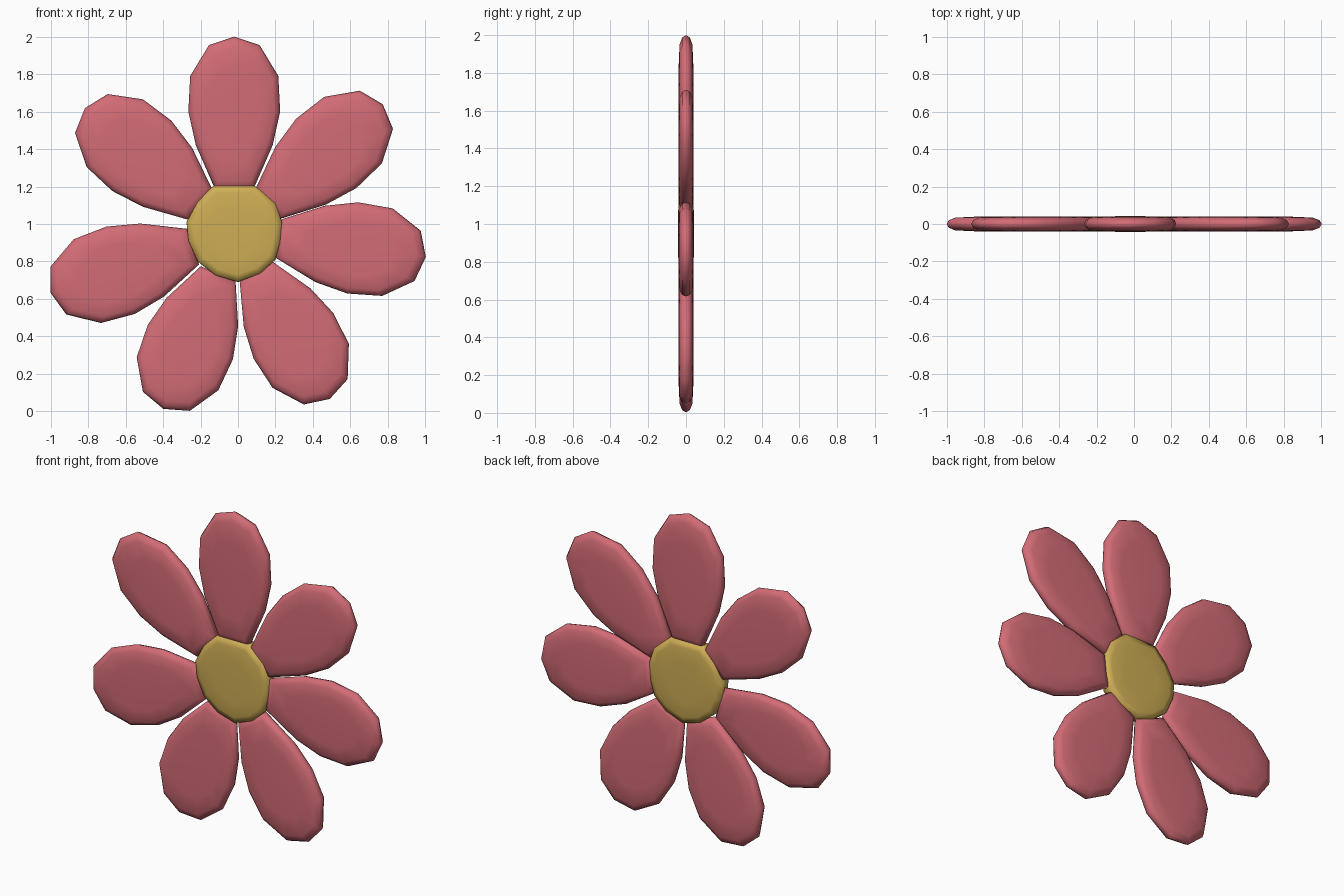
import bpy, bmesh, math

if "Cube" in bpy.data.objects:
    bpy.data.objects.remove(bpy.data.objects["Cube"])

CX, CZ = -0.02, 0.95  # middle of the flower head


def material(name, color):
    m = bpy.data.materials.new(name)
    m.diffuse_color = (*color, 1)
    m.use_nodes = True
    m.node_tree.nodes["Principled BSDF"].inputs["Base Color"].default_value = m.diffuse_color
    return m


PINK = material("petal pink", (0.65, 0.15, 0.18))
YELLOW = material("centre yellow", (0.62, 0.42, 0.09))


def pillow(name, outline, mid, layers, peak, mat):
    """Flat cushion: outline in x,z shrunk towards mid in rings on both faces."""
    bm = bmesh.new()
    n = len(outline)

    def ring(s, y):
        return [bm.verts.new((mid[0] + (x - mid[0]) * s, y, mid[1] + (z - mid[1]) * s))
                for x, z in outline]

    rim = ring(1, 0)
    for side in (-1, 1):
        prev = rim
        for s, y in layers:
            cur = ring(s, y * side)
            for i in range(n):
                j = (i + 1) % n
                bm.faces.new((prev[i], prev[j], cur[j], cur[i]))
            prev = cur
        tip = bm.verts.new((mid[0], peak * side, mid[1]))
        for i in range(n):
            bm.faces.new((prev[i], prev[(i + 1) % n], tip))
    bmesh.ops.recalc_face_normals(bm, faces=bm.faces)
    for f in bm.faces:
        f.smooth = True
    me = bpy.data.meshes.new(name)
    bm.to_mesh(me)
    bm.free()
    me.materials.append(mat)
    bpy.context.collection.objects.link(bpy.data.objects.new(name, me))


# petals: half outline as (distance from centre, half width)
half = [(1.005, 0.135), (0.84, 0.235), (0.65, 0.245), (0.47, 0.205), (0.23, 0.10)]
shape = [(1.05, 0)] + half + [(r, -w) for r, w in reversed(half)]
petals = [(90, 1.05), (41, 1.05), (-7, 1.03), (-60, 1.02), (248, 1.01), (198, 1.03), (140, 1.04)]
for k, (deg, length) in enumerate(petals):
    c, s = math.cos(math.radians(deg)), math.sin(math.radians(deg))
    f = length / 1.05

    def place(r, w):
        r = r * f if r > 0.3 else r
        return (CX + r * c - w * s, CZ + r * s + w * c)

    pillow(f"petal_{k + 1}", [place(r, w) for r, w in shape], place(0.64, 0),
           [(0.97, 0.02), (0.88, 0.034), (0.6, 0.039)], 0.04, PINK)

# centre disc, slightly uneven where the petals meet it
disc = [(-0.13, 1.205), (0.09, 1.205), (0.20, 1.11), (0.235, 1.01), (0.225, 0.90), (0.20, 0.81),
        (0.12, 0.735), (0.0, 0.69), (-0.12, 0.725), (-0.215, 0.80), (-0.265, 0.91),
        (-0.275, 1.01), (-0.215, 1.12)]
pillow("flower_centre", disc, (CX, CZ), [(0.995, 0.03), (0.85, 0.039), (0.5, 0.041)], 0.042, YELLOW)
